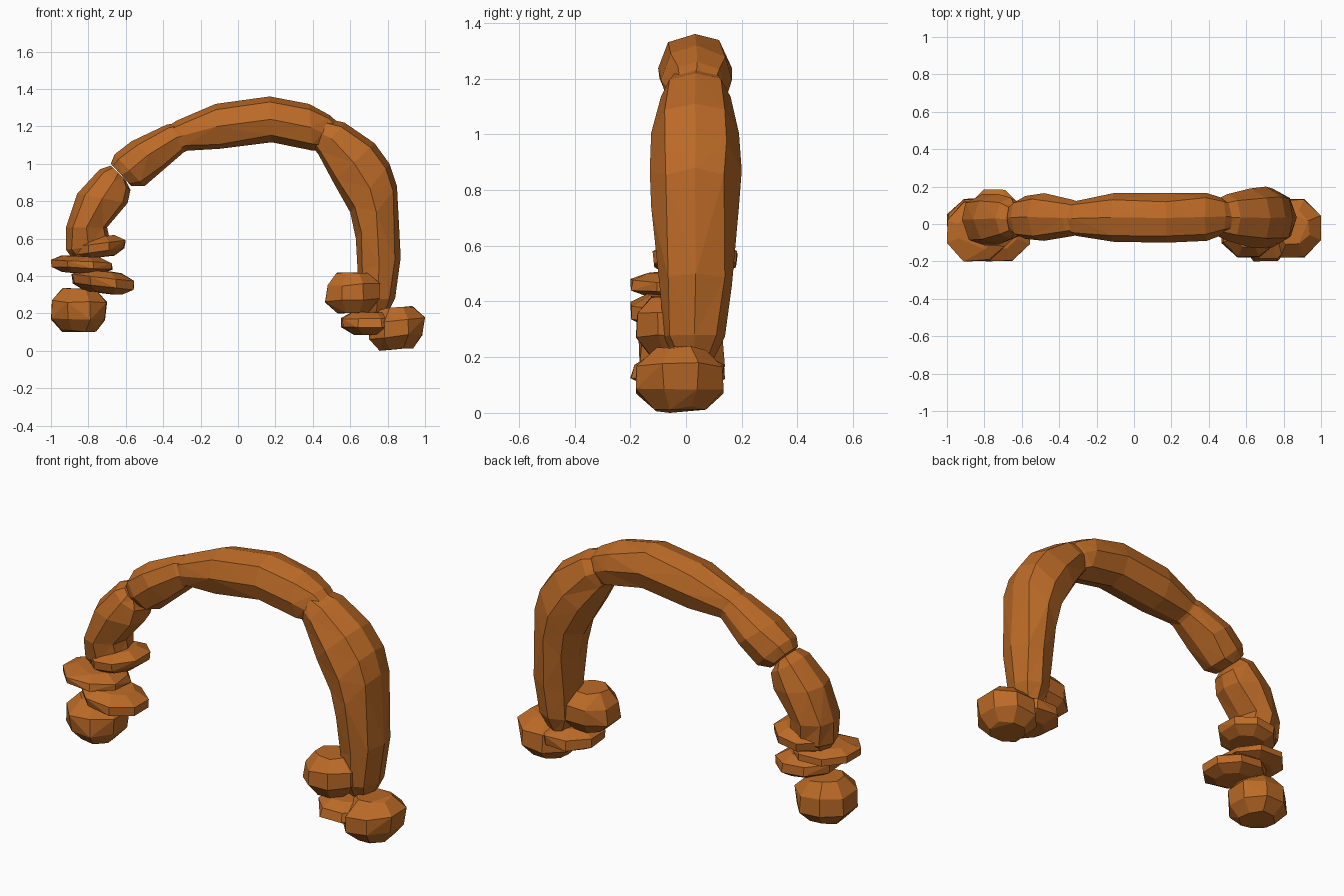
import bpy, bmesh, math, random
from mathutils import Vector

if "Cube" in bpy.data.objects:
    bpy.data.objects.remove(bpy.data.objects["Cube"])

random.seed(7)
clay = bpy.data.materials.new("orange sandstone")
clay.diffuse_color = (0.5, 0.145, 0.02, 1)
clay.use_nodes = True
clay.node_tree.nodes["Principled BSDF"].inputs["Base Color"].default_value = clay.diffuse_color


def finish(name, bm):
    bmesh.ops.recalc_face_normals(bm, faces=bm.faces)
    me = bpy.data.meshes.new(name)
    bm.to_mesh(me)
    bm.free()
    me.materials.append(clay)
    ob = bpy.data.objects.new(name, me)
    bpy.context.collection.objects.link(ob)
    return ob


def limb(name, rings, sides=8):
    """Faceted tube; ring = outer x,z, inner x,z, y min, y max."""
    bm = bmesh.new()
    loops = []
    for k, (ox, oz, ix, iz, y0, y1) in enumerate(rings):
        o, i = Vector((ox, 0, oz)), Vector((ix, 0, iz))
        mid, half = (o + i) / 2, (o - i) / 2
        loop = []
        for s in range(sides):
            a = 2 * math.pi * s / sides
            if s % (sides // 4):
                a += random.uniform(-0.15, 0.15)
            # slightly squared cross-section
            c, d = [math.copysign(abs(t) ** 0.85, t) for t in (math.cos(a), math.sin(a))]
            p = mid + half * c
            p.y = (y0 + y1) / 2 + (y1 - y0) / 2 * d
            loop.append(bm.verts.new(p))
        loops.append(loop)
    for a, b in zip(loops, loops[1:]):
        for s in range(sides):
            t = (s + 1) % sides
            bm.faces.new((a[s], a[t], b[t], b[s]))
    bm.faces.new(loops[0])
    bm.faces.new(loops[-1])
    bmesh.ops.triangulate(bm, faces=bm.faces)
    return finish(name, bm)


def rock(name, x, y, z, tilt=0.0, sides=8):
    """Chamfered irregular stone that exactly fills the given ranges."""
    bm = bmesh.new()
    pts = []
    for h, r in ((-1, 0.6), (-0.4, 1), (0.4, 1), (1, 0.6)):
        for s in range(sides):
            a = 2 * math.pi * (s + 0.5) / sides
            k = r * random.uniform(0.93, 1.05)
            px, py = k * math.cos(a), k * math.sin(a)
            pts.append(Vector((px, py, h + tilt * px + random.uniform(-0.06, 0.06))))
    for i, (lo, hi) in enumerate((x, y, z)):
        a, b = min(p[i] for p in pts), max(p[i] for p in pts)
        for p in pts:
            p[i] = lo + (p[i] - a) / (b - a) * (hi - lo)
    verts = [bm.verts.new(p) for p in pts]
    res = bmesh.ops.convex_hull(bm, input=verts)
    loose = [v for v in bm.verts if not v.link_faces]
    bmesh.ops.delete(bm, geom=loose, context='VERTS')
    bmesh.ops.dissolve_limit(bm, angle_limit=math.radians(9), verts=bm.verts, edges=bm.edges)
    return finish(name, bm)


# arch, from the left foot to the right foot
limb("left_lower_arch", [
    (-0.89, 0.50, -0.70, 0.52, -0.06, 0.10),
    (-0.92, 0.54, -0.68, 0.57, -0.09, 0.14),
    (-0.92, 0.66, -0.70, 0.66, -0.11, 0.16),
    (-0.86, 0.84, -0.59, 0.79, -0.11, 0.16),
    (-0.74, 0.97, -0.575, 0.86, -0.08, 0.14),
    (-0.68, 0.99, -0.60, 0.91, -0.05, 0.10)])
limb("left_upper_arch", [
    (-0.68, 1.00, -0.57, 0.88, -0.05, 0.12),
    (-0.66, 1.05, -0.50, 0.88, -0.08, 0.15),
    (-0.57, 1.12, -0.39, 0.975, -0.09, 0.165),
    (-0.38, 1.21, -0.28, 1.07, -0.065, 0.13),
    (-0.30, 1.22, -0.23, 1.10, -0.05, 0.11)])
limb("top_arch", [
    (-0.42, 1.17, -0.36, 1.03, -0.045, 0.11),
    (-0.33, 1.23, -0.27, 1.07, -0.065, 0.125),
    (-0.12, 1.32, -0.10, 1.08, -0.095, 0.165),
    (0.17, 1.36, 0.18, 1.115, -0.10, 0.165),
    (0.38, 1.32, 0.40, 1.07, -0.09, 0.165),
    (0.49, 1.26, 0.42, 1.07, -0.065, 0.145),
    (0.58, 1.18, 0.46, 1.04, -0.04, 0.11)])
limb("right_arch", [
    (0.44, 1.25, 0.39, 1.10, -0.05, 0.12),
    (0.57, 1.22, 0.43, 1.05, -0.09, 0.16),
    (0.73, 1.11, 0.51, 0.90, -0.125, 0.19),
    (0.81, 1.00, 0.60, 0.74, -0.13, 0.20),
    (0.85, 0.88, 0.63, 0.60, -0.125, 0.19),
    (0.87, 0.50, 0.64, 0.42, -0.095, 0.165),
    (0.84, 0.28, 0.65, 0.27, -0.08, 0.14),
    (0.80, 0.20, 0.68, 0.19, -0.04, 0.10)])

# stacked stones under the left end
rock("left_stone_upper", (-0.89, -0.60), (-0.12, 0.185), (0.49, 0.62), 0.35)
rock("left_slab_upper", (-1.0, -0.67), (-0.20, 0.12), (0.41, 0.51), -0.2)
rock("left_slab_lower", (-0.89, -0.555), (-0.20, 0.10), (0.30, 0.44), -0.35)
rock("left_stone_base", (-1.0, -0.70), (-0.17, 0.14), (0.10, 0.335), -0.05)

# stones around the right foot
rock("right_stone_side", (0.465, 0.76), (-0.18, 0.10), (0.20, 0.42), 0.05)
rock("right_slab", (0.55, 0.86), (-0.20, 0.14), (0.085, 0.21), -0.05)
rock("right_stone_base", (0.70, 1.0), (-0.18, 0.135), (0.0, 0.24), 0.1)
